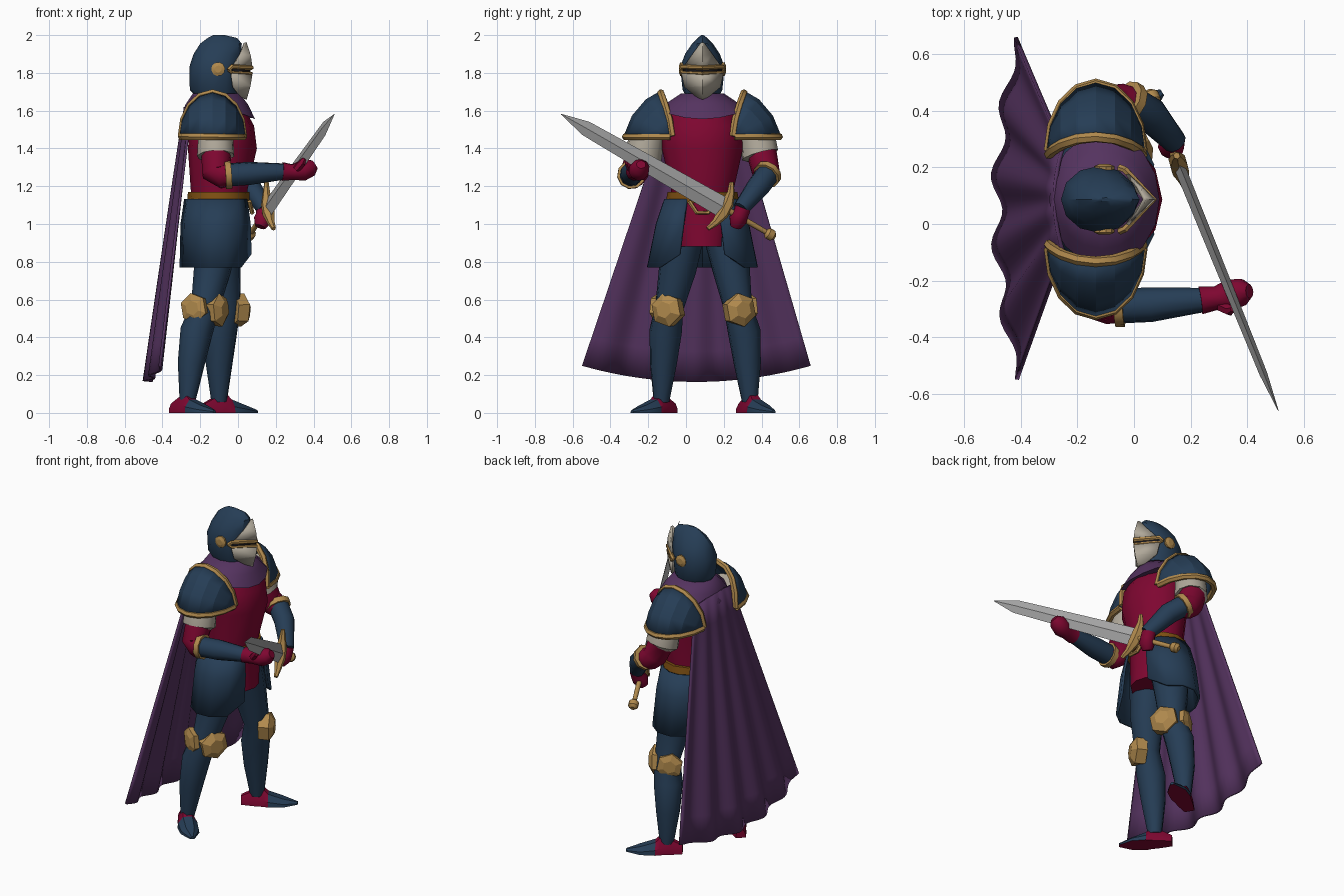
import bpy, bmesh, math
from mathutils import Vector as V

if "Cube" in bpy.data.objects:
    bpy.data.objects.remove(bpy.data.objects["Cube"])

COL = {"navy": (.019, .047, .092), "crimson": (.21, .002, .03), "purple": (.09, .033, .115),
       "gold": (.44, .255, .075), "brown": (.21, .08, .006), "bone": (.43, .39, .32),
       "steel": (.4, .4, .4), "dark": (.01, .01, .015)}
MAT = {}
for k, c in COL.items():
    MAT[k] = bpy.data.materials.new(k)
    MAT[k].diffuse_color = (*c, 1)
CY = .087   # the figure's middle plane; it faces +x


def loft(name, rings, mats, loop=True, cap=True, thick=0, angle=35):
    """Skin between rings; mats is one colour or one per segment."""
    bm = bmesh.new()
    if isinstance(mats, str):
        mats = [mats] * (len(rings) - 1)
    names = list(dict.fromkeys(mats))
    R = [[bm.verts.new(p) for p in r] for r in rings]
    n = len(R[0])
    for i in range(len(R) - 1):
        for j in range(n if loop else n - 1):
            k = (j + 1) % n
            bm.faces.new((R[i][j], R[i][k], R[i + 1][k], R[i + 1][j])).material_index = names.index(mats[i])
    if loop and cap:
        bm.faces.new(R[0]).material_index = names.index(mats[0])
        bm.faces.new(R[-1]).material_index = names.index(mats[-1])
    bmesh.ops.remove_doubles(bm, verts=bm.verts, dist=1e-5)
    bmesh.ops.recalc_face_normals(bm, faces=bm.faces)
    me = bpy.data.meshes.new(name)
    bm.to_mesh(me)
    bm.free()
    me.shade_smooth()
    me.set_sharp_from_angle(angle=math.radians(angle))
    for m in names:
        me.materials.append(MAT[m])
    ob = bpy.data.objects.new(name, me)
    bpy.context.collection.objects.link(ob)
    if thick:
        m = ob.modifiers.new("thickness", 'SOLIDIFY')
        m.thickness, m.offset = thick, 0
    return ob


def tube(name, pts, radii, mats, n=10, angle=40):
    """Round limb through pts with a radius at each."""
    P = [V(p) for p in pts]
    if not isinstance(radii, (list, tuple)):
        radii = [radii] * len(P)
    rings, u = [], None
    for i, p in enumerate(P):
        t = (P[min(i + 1, len(P) - 1)] - P[max(i - 1, 0)]).normalized()
        u = t.orthogonal() if u is None else u - t * u.dot(t)
        u.normalize()
        w = t.cross(u)
        rings.append([p + (u * math.cos(a) + w * math.sin(a)) * radii[i]
                      for a in (2 * math.pi * k / n for k in range(n))])
    return loft(name, rings, mats, angle=angle)


def oval(z, xb, xf, ry, n=12, dip=0):
    """Level ring from back xb to front xf; dip lowers front and back."""
    return [((xb + xf) / 2 + (xf - xb) / 2 * math.cos(a), CY + ry * math.sin(a),
             z - dip * math.cos(a) ** 2) for a in (2 * math.pi * k / n for k in range(n))]


def plate(name, c, d, r, depth, mat, n=6):
    """Bossed plate facing direction d."""
    c, d = V(c), V(d).normalized()
    return tube(name, [c - d * depth * .5, c + d * depth * .2, c + d * depth * .5],
                [r * .95, r, r * .5], mat, n, 20)


# Torso, hips, belt
loft("torso", [oval(1.08, -.25, .045, .175), oval(1.18, -.25, .05, .165), oval(1.4, -.265, .1, .215),
               oval(1.52, -.255, .085, .215), oval(1.62, -.21, .03, .15)], "crimson")
loft("loin_cloth", [oval(1.1, -.24, .052, .17), oval(.98, -.24, .055, .16),
                    oval(.88, -.24, .06, .14)], "crimson")
loft("belt", [oval(1.11, -.27, .062, .195), oval(1.17, -.265, .06, .185)], "brown")
tube("buckle", [(.06, CY - .07, 1.12), (.075, CY - .03, 1.06), (.075, CY + .03, 1.06), (.06, CY + .07, 1.12)],
     .012, "gold", 6)

# Skirt plates, one each side
for s, nm in ((-1, "right"), (1, "left")):
    rows = []
    for z, rx, ry in ((1.13, .168, .2), (1.0, .187, .245), (.77, .192, .293)):
        row = []
        for k in range(7):
            a = math.radians(24 + 26 * k)
            lift = .07 if (z < .8 and k == 0) else 0
            row.append((-.11 + rx * math.cos(a), CY + s * ry * math.sin(a), z + lift))
        rows.append(row)
    loft(nm + "_skirt_plate", rows, "navy", loop=False, thick=.015)

# Cowl and cape
loft("cowl", [oval(1.605, -.3, .09, .235, 16, .05), oval(1.65, -.28, .055, .175, 16, .02),
              oval(1.69, -.24, .01, .115, 16)], "purple", angle=60)
rows = []
for i in range(10):
    v = i / 9
    row = []
    for j in range(49):
        u = j / 24 - 1
        half = .185 + .42 * v
        fold = .022 * v ** .7 * math.cos(15 * u + .2) * (1 - .35 * u * u)
        row.append((-.28 - .2 * v + (.03 + .045 * v) * u * u + fold,
                    CY - .032 * v + u * half,
                    1.62 - .03 * u * u - v * (1.455 - .115 * u * u)))
    rows.append(row)
loft("cape", rows, "purple", loop=False, thick=.014, angle=60)

# Helmet with visor, slit, trim and hinges
loft("helmet", [oval(1.66, -.21, -.01, .08), oval(1.71, -.255, .0, .105), oval(1.83, -.258, .012, .118),
                oval(1.9, -.235, .018, .092), oval(1.955, -.2, .02, .055),
                oval(1.985, -.16, -.005, .025), oval(2.0, -.13, -.07, .006)], "navy")
loft("upper_visor", [[(-.025, CY - .09, 1.84), (.07, CY, 1.835), (-.025, CY + .09, 1.84)],
                     [(.012, CY - .048, 1.9), (.062, CY, 1.89), (.012, CY + .048, 1.9)],
                     [(.035, CY - .004, 1.96), (.04, CY, 1.96), (.035, CY + .004, 1.96)]],
     "bone", loop=False, thick=.012, angle=10)
loft("lower_visor", [[(-.035, CY - .108, 1.8), (.07, CY, 1.79), (-.035, CY + .108, 1.8)],
                     [(-.025, CY - .092, 1.725), (.06, CY, 1.73), (-.025, CY + .092, 1.725)],
                     [(.01, CY - .03, 1.675), (.04, CY, 1.66), (.01, CY + .03, 1.675)]],
     "bone", loop=False, thick=.012, angle=10)
loft("eye_slit", [[(-.03, CY - .1, z), (.062, CY, z), (-.03, CY + .1, z)] for z in (1.79, 1.84)],
     "dark", loop=False, thick=.008)
for z, r, nm in ((1.833, .013, "upper"), (1.802, .009, "lower")):
    tube(nm + "_visor_trim", [(-.05, CY - .112, 1.815), (-.033, CY - .106, z), (.07, CY, z - .005),
                              (-.033, CY + .106, z), (-.05, CY + .112, 1.815)], r, "gold", 6)
for s in (-1, 1):
    plate("visor_hinge", (-.105, CY + s * .112, 1.82), (0, s, 0), .037, .025, "gold", 10)

# Shoulder plates with gold trim
for s, nm in ((-1, "right"), (1, "left")):
    rows = []
    for t in (0, .3, .65, 1):
        row = []
        for k in range(9):
            q = math.pi * k / 8
            sn, c, b = math.sin(q), math.cos(q), t * math.pi / 2
            si, so, zi = .16 + .06 * sn ** 1.5, .17 + .238 * sn, 1.465 + .23 * sn
            ws, wz = .6 * math.sin(b) + .4 * t, .6 * math.cos(b) + .4 * (1 - t)
            row.append((-.135 + .165 * c, CY + s * (si + (so - si) * ws), 1.462 + (zi - 1.462) * wz))
        rows.append(row)
    loft(nm + "_shoulder_plate", rows, "navy", loop=False, thick=.02, angle=20)
    tube(nm + "_shoulder_top_trim", rows[0], .019, "gold", 6)
    tube(nm + "_shoulder_rim_trim", rows[-1], .019, "gold", 6)

# Arms: bone upper sleeve, crimson elbow, navy forearm, gauntlet
ARMS = {"right": [(-.12, -.18, 1.54), (-.118, -.21, 1.45), (-.118, -.225, 1.36), (-.115, -.24, 1.355),
                  (-.118, -.275, 1.27), (-.085, -.285, 1.255), (-.04, -.29, 1.262)],
        "left": [(-.12, .35, 1.54), (-.115, .38, 1.45), (-.105, .392, 1.365), (-.1, .405, 1.36),
                 (-.075, .42, 1.29), (-.045, .428, 1.265), (.0, .422, 1.25)]}
FORE = {"right": [(-.05, -.29, 1.26), (.06, -.285, 1.268), (.25, -.268, 1.278)],
        "left": [(-.015, .43, 1.262), (.06, .385, 1.2), (.145, .29, 1.08)]}
for nm in ARMS:
    tube(nm + "_upper_arm", ARMS[nm], [.08, .095, .1, .08, .075, .07, .06],
         ["bone"] * 3 + ["crimson"] * 3)
    A = [V(p) for p in FORE[nm]]
    d = (A[1] - A[0]).normalized()
    tube(nm + "_forearm", A, [.062, .062, .043], "navy")
    tube(nm + "_elbow_trim", [A[0] - d * .018, A[0] + d * .014], .075, "gold", 10)
tube("right_gauntlet", [(.235, -.27, 1.278), (.29, -.262, 1.275), (.34, -.25, 1.282), (.385, -.24, 1.3),
                        (.408, -.238, 1.315)], [.05, .042, .055, .048, .025], "crimson")
tube("right_thumb", [(.31, -.29, 1.29), (.34, -.305, 1.325), (.35, -.3, 1.345)], [.022, .02, .012], "crimson", 6)
tube("left_gauntlet", [(.138, .302, 1.085), (.138, .288, 1.05), (.13, .274, 1.02), (.118, .262, .985)],
     [.042, .043, .048, .03], "crimson")

# Sword
pom, tip = V((.062, .445, .945)), V((.511, -.662, 1.582))
d = (tip - pom).normalized()
g = V((-.04, .13, .24))
g = (g - d * g.dot(d)).normalized()
nv = d.cross(g)
L = (tip - pom).length
rings = []
for f, w, h in ((.22, .056, .02), (.5, .05, .018), (.88, .04, .014), (.999, .002, .001)):
    c = pom + d * L * f
    rings.append([c + g * w, c + nv * h, c - g * w, c - nv * h])
loft("sword_blade", rings, "steel", angle=10)
tube("sword_grip", [pom, pom + d * L * .22], [.013, .017], "gold")
tube("sword_pommel", [pom - d * .03, pom - d * .015, pom + d * .015, pom + d * .03], [.014, .03, .03, .014], "gold")
c = pom + d * L * .215
tube("sword_guard", [c + g * .14 + d * .035, c + g * .09 + d * .012, c + g * .03, c - g * .03,
                     c - g * .09 + d * .012, c - g * .14 + d * .035],
     [.012, .02, .034, .034, .02, .012], "gold", 6)

# Legs, knee plates and pointed feet
LEGS = {"right": (-1, [(-.11, -.0, 1.02), (-.135, -.045, .76), (-.175, -.088, .56), (-.22, -.108, .43),
                       (-.248, -.12, .26), (-.268, -.13, .06)], (-.345, -.065), (-.125, -.285)),
        "left": (1, [(-.1, .185, 1.02), (-.085, .24, .76), (-.06, .275, .56), (-.09, .308, .43),
                     (-.1, .325, .26), (-.1, .338, .06)], (-.18, .29), (.1, .465))}
for nm, (s, pts, heel, toe) in LEGS.items():
    tube(nm + "_leg", pts, [.115, .1, .076, .087, .072, .042], "navy")
    k = V(pts[2]) - V((0, 0, .015))
    plate(nm + "_knee_plate", k + V((.068, s * .01, 0)), (.87, s * .45, 0), .09, .09, "gold")
    plate(nm + "_knee_wing", k + V((-.058, s * .06, .01)), (-.5, s * .87, 0), .08, .045, "gold")
    a, b = V((*heel, 0)), V((*toe, 0))
    dv = (b - a).normalized()
    side = V((-dv.y, dv.x, 0))
    rings = []
    for t, wd, h in ((0, .03, .05), (.22, .045, .085), (.4, .052, .095), (.48, .06, .07),
                     (.75, .055, .04), (1, .012, .015)):
        c = a.lerp(b, t)
        rings.append([c + side * wd * m + V((0, 0, h * q)) for m, q in
                      ((-1, 0), (-.95, .45), (-.45, 1), (.45, 1), (.95, .45), (1, 0))])
    ob = loft(nm + "_foot", rings, ["crimson"] * 3 + ["navy"] * 2)
    for p in ob.data.polygons:      # soles are crimson
        if p.normal.z < -.8:
            p.material_index = 0

for m in bpy.data.materials:
    if m.users and not m.is_grease_pencil:
        m.use_nodes = True
        m.node_tree.nodes["Principled BSDF"].inputs["Base Color"].default_value = m.diffuse_color
